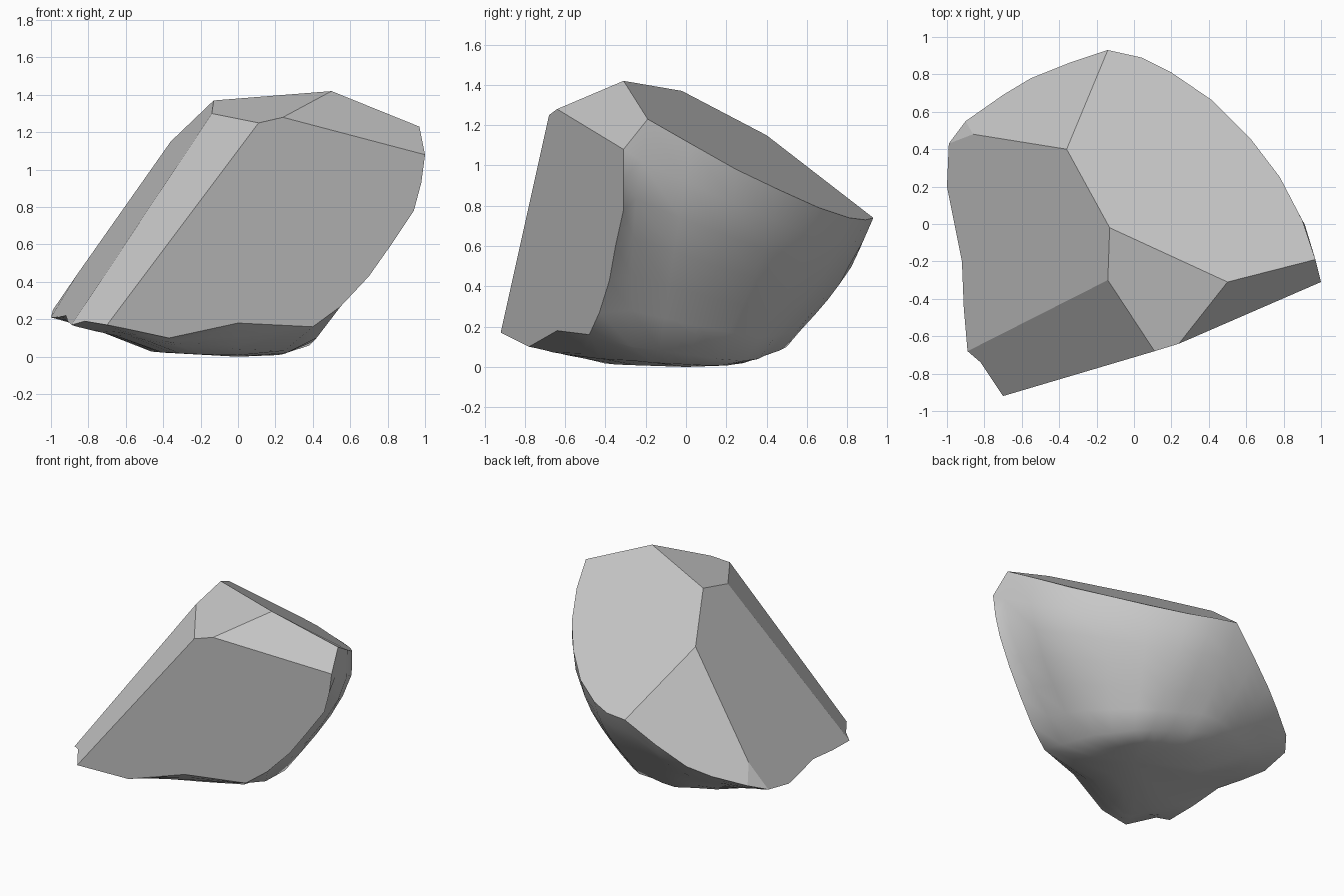
import bpy
import bmesh
import math
import random
from mathutils import Vector

random.seed(4)
default_cube = bpy.data.objects.get("Cube")
if default_cube:
    bpy.data.objects.remove(default_cube, do_unlink=True)


def points(rows):
    """Turn rows given in hundredths into vectors."""
    return [Vector(row) / 100 for row in rows]


# Crystal corners on the cut upper side
corners = {
    "top_left": (-13, -2, 137),
    "front_left": (-14, -30, 130),
    "front": (11, -68, 125),
    "front_right": (24, -64, 128),
    "apex": (50, -31, 142),
    "back": (-36, 40, 115),
    "side": (-86, 48, 44),
}

# Rim where each cut facet meets the rough underside
rim_parts = {
    "top": [(97, -19, 123), (90, 2, 111), (78, 25, 98), (62, 46, 88),
            (42, 66, 79), (20, 81, 74), (4, 89, 73)],
    "back": [(-14, 93, 74), (-35, 86, 58), (-55, 78, 44), (-70, 69, 37)],
    "chip": [(-90, 55, 30)],
    "left": [(-99, 43, 25), (-100, 20, 21), (-96, 0, 21), (-92, -20, 22),
             (-91, -45, 19)],
    "bevel": [(-89, -68, 17), (-82, -74, 19)],
    "front": [(-70, -92, 17), (-60, -88, 15), (-37, -78, 10), (0, -64, 18),
              (40, -48, 16), (55, -43, 27), (70, -38, 43), (82, -35, 60),
              (94, -31, 78), (98, -31, 93)],
    "shoulder": [(100, -31, 108)],
}

# Lower edge of the wall, one point under each rim point up to the front edge
foot_points = points([
    (42, -27, 10), (40, -12, 8), (38, 2, 6), (32, 15, 4), (24, 29, 3),
    (14, 36, 4), (1, 40, 6), (-13, 46, 8), (-26, 50, 10), (-40, 47, 12),
    (-55, 42, 13), (-68, 36, 15), (-75, 30, 15), (-75, 18, 14),
    (-72, 0, 13), (-70, -20, 13), (-68, -40, 12), (-65, -55, 11),
    (-62, -62, 11), (-58, -70, 11), (-50, -70, 9), (-32, -60, 6),
    (0, -42, 4)])

bm = bmesh.new()
corner = {name: bm.verts.new(Vector(co) / 100) for name, co in corners.items()}
rim, spans = [], {}
for name, rows in rim_parts.items():
    start = len(rim)
    rim += [bm.verts.new(p) for p in points(rows)]
    spans[name] = (start, len(rim))


def facet(names, run=None):
    """Flat cut face with sharp borders, reaching the next facet's rim."""
    verts = []
    if run:
        start, end = spans[run]
        verts = [rim[i % len(rim)] for i in range(start, end + 1)]
    face = bm.faces.new(verts + [corner[n] for n in names])
    face.smooth = False
    for edge in face.edges:
        edge.smooth = False


# Cut facets
facet(["back", "top_left", "apex"], "top")
facet(["side", "back"], "back")
facet(["side"], "chip")
facet(["front_left", "top_left", "back", "side"], "left")
facet(["front", "front_left"], "bevel")
facet(["front_right", "front"], "front")
facet(["apex", "front_right"], "shoulder")
facet(["top_left", "front_left", "front", "front_right", "apex"])


def smooth_face(*verts):
    bm.faces.new(verts).smooth = True


# Bulging rough wall in columns; the first column is the front facet's edge
front_edge = rim[len(foot_points):][::-1]
wall_steps = len(front_edge) - 1
columns = [front_edge]
for top, foot in zip(rim, foot_points):
    column = [top]
    drop = top.co.z - foot.z
    for step in range(1, wall_steps + 1):
        t = step / wall_steps
        p = top.co.lerp(foot, t)
        outward = Vector((p.x, p.y, -0.15)).normalized()
        bulge = 0.06 + 0.07 * max(0, outward.x) ** 6
        p += outward * drop * bulge * math.sin(math.pi * t ** 0.7)
        if step < wall_steps:
            p += outward * random.uniform(-0.005, 0.005)
        column.append(bm.verts.new(p))
    columns.append(column)

for a, b in zip(columns, columns[1:]):
    for k in range(wall_steps):
        smooth_face(a[k], b[k], b[k + 1], a[k + 1])

# Low front lip, fanned from the bottom of the front edge
lip = columns[-1]
for upper, lower in zip(lip, lip[1:]):
    smooth_face(upper, front_edge[-1], lower)

# Shallow base closing to a single lowest point
feet = [column[-1] for column in columns]
base = [bm.verts.new((v.co.x * 0.62, v.co.y * 0.58, v.co.z * 0.2)) for v in feet]
pole = bm.verts.new((0, 0, 0))
for i in range(len(feet)):
    j = (i + 1) % len(feet)
    smooth_face(feet[i], feet[j], base[j], base[i])
    smooth_face(base[i], base[j], pole)

bmesh.ops.recalc_face_normals(bm, faces=bm.faces)
mesh = bpy.data.meshes.new("rock")
bm.to_mesh(mesh)
bm.free()
rock = bpy.data.objects.new("rock", mesh)
bpy.context.collection.objects.link(rock)

# Plain grey stone
stone = bpy.data.materials.new("grey_stone")
stone.use_nodes = True
grey = (0.58, 0.58, 0.58, 1)
stone.diffuse_color = grey
stone.node_tree.nodes["Principled BSDF"].inputs["Base Color"].default_value = grey
mesh.materials.append(stone)
